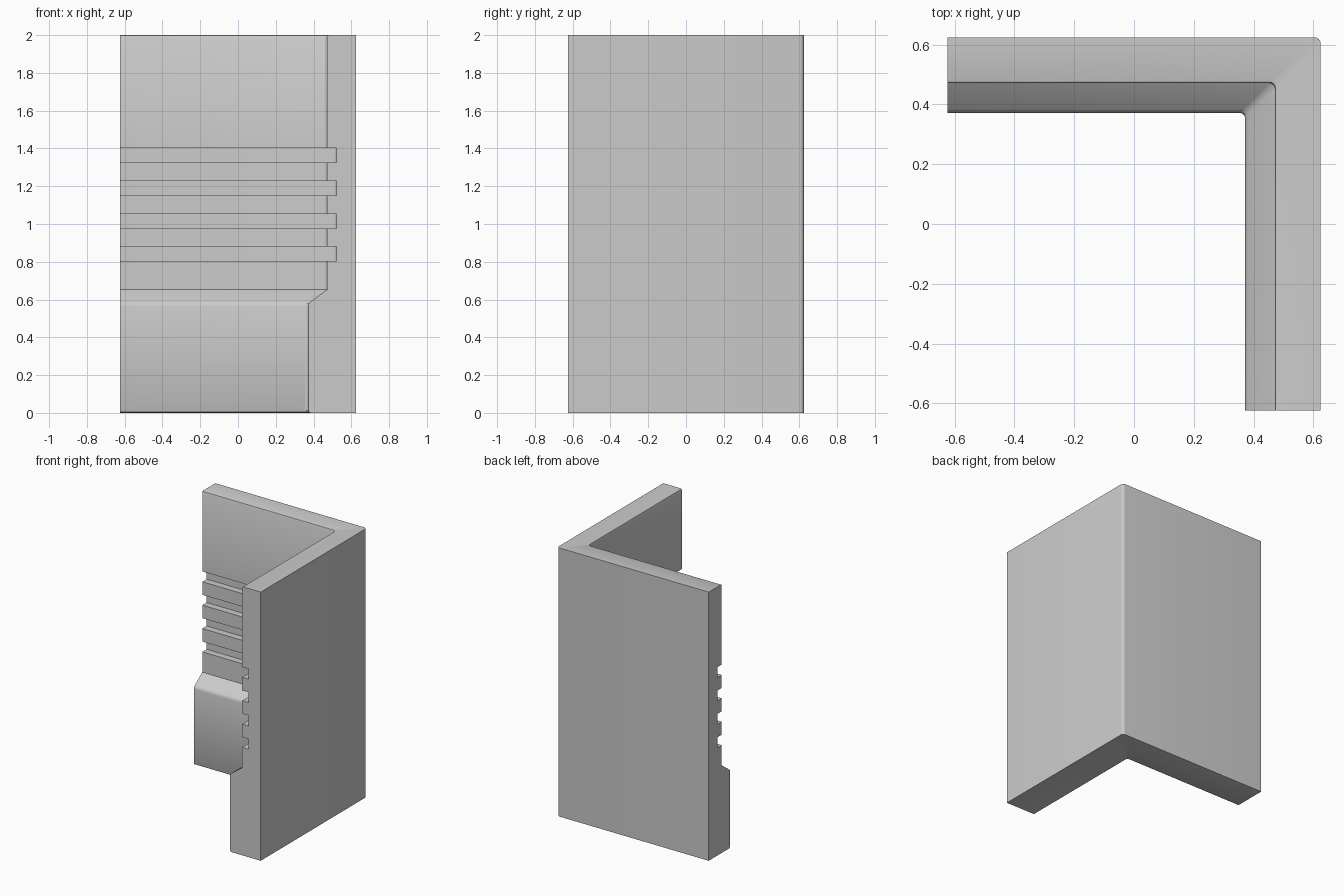
import bpy, bmesh, math

if "Cube" in bpy.data.objects:
    bpy.data.objects.remove(bpy.data.objects["Cube"])

HALF = 0.624      # half width of the corner piece
RADIUS = 0.02     # rounding of the vertical corner edges
STEPS = 4

# Wall cross-section: (thickness from the outer face, height)
BASE, WALL, GROOVE = 0.252, 0.153, 0.102
profile = [(0, 0), (BASE - 0.012, 0), (BASE - 0.004, 0.004), (BASE, 0.012),
           (BASE, 0.565), (BASE - 0.003, 0.578), (BASE - 0.012, 0.588),
           (WALL, 0.652)]

# Four horizontal grooves cut into the inner face
for i in range(4):
    z = 0.803 + i * 0.174
    profile += [(WALL, z), (GROOVE, z), (GROOVE, z + 0.077), (WALL, z + 0.077)]

# Softened top inner edge
profile += [(WALL, 1.99), (WALL - 0.003, 1.997), (WALL - 0.01, 2.0), (0, 2.0)]


def plan_points(thickness):
    """L-shaped path at a given depth, with a rounded corner."""
    c = HALF - thickness
    pts = [(-HALF, c)]
    for k in range(STEPS + 1):
        a = math.pi / 2 * (1 - k / STEPS)
        pts.append((c - RADIUS + RADIUS * math.cos(a),
                    c - RADIUS + RADIUS * math.sin(a)))
    pts.append((c, -HALF))
    return pts


# Sweep the cross-section around the corner
bm = bmesh.new()
rails = [[bm.verts.new((x, y, z)) for x, y in plan_points(t)] for t, z in profile]
n = len(rails)
for i in range(n):
    a, b = rails[i], rails[(i + 1) % n]
    for j in range(len(a) - 1):
        bm.faces.new((a[j], a[j + 1], b[j + 1], b[j]))

# Flat end caps
bm.faces.new([r[0] for r in rails])
bm.faces.new([r[-1] for r in reversed(rails)])
bmesh.ops.recalc_face_normals(bm, faces=bm.faces)

mesh = bpy.data.meshes.new("corner_wall")
bm.to_mesh(mesh)
bm.free()
wall = bpy.data.objects.new("corner_wall", mesh)
bpy.context.collection.objects.link(wall)
bpy.context.view_layer.objects.active = wall
wall.select_set(True)
bpy.ops.object.shade_smooth_by_angle(angle=math.radians(30))
